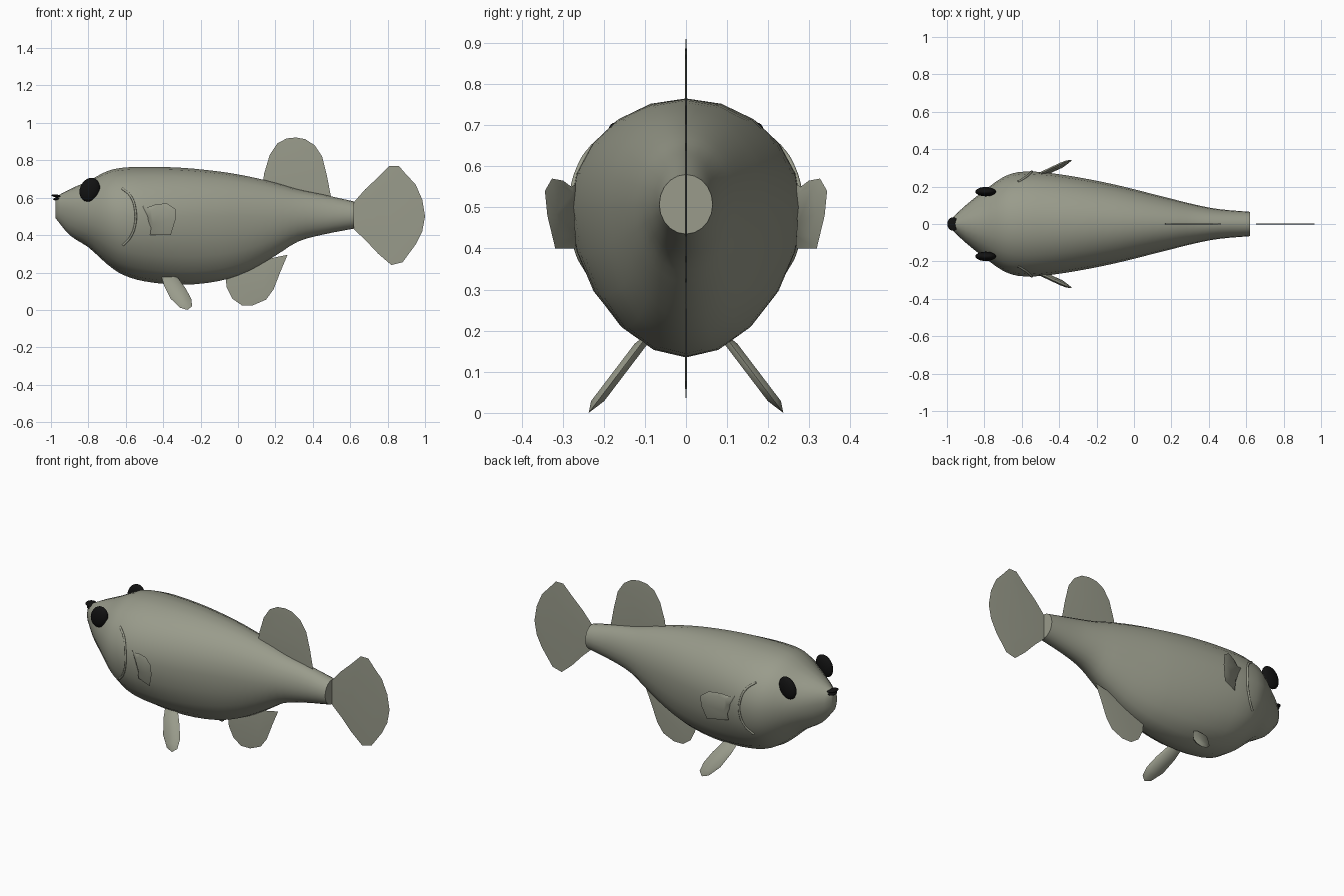
import bpy
import bmesh
import math
from mathutils import Vector

cube = bpy.data.objects.get("Cube")
if cube:
    bpy.data.objects.remove(cube, do_unlink=True)


def make_material(name, colour):
    mat = bpy.data.materials.new(name)
    mat.use_nodes = True
    mat.diffuse_color = (*colour, 1)
    shader = mat.node_tree.nodes["Principled BSDF"]
    shader.inputs["Base Color"].default_value = (*colour, 1)
    shader.inputs["Roughness"].default_value = 0.6
    return mat


skin = make_material("olive grey skin", (0.32, 0.33, 0.26))
black = make_material("black", (0.006, 0.006, 0.006))


def finish(bm, name, mat, angle=50):
    """Turn a bmesh into a smooth shaded object."""
    bmesh.ops.recalc_face_normals(bm, faces=bm.faces)
    mesh = bpy.data.meshes.new(name)
    bm.to_mesh(mesh)
    bm.free()
    obj = bpy.data.objects.new(name, mesh)
    bpy.context.collection.objects.link(obj)
    mesh.materials.append(mat)
    bpy.ops.object.select_all(action='DESELECT')
    obj.select_set(True)
    bpy.context.view_layer.objects.active = obj
    bpy.ops.object.shade_smooth_by_angle(angle=math.radians(angle))
    return obj


# Body stations: x, bottom z, top z, half width, z of the widest point
STATIONS = [
    (-.975, .49, .605, .03, .55),
    (-.9, .4, .645, .1, .54),
    (-.8, .335, .69, .18, .52),
    (-.7, .245, .742, .25, .51),
    (-.62, .19, .76, .277, .5),
    (-.5, .153, .765, .278, .5),
    (-.3, .135, .76, .25, .5),
    (-.1, .155, .74, .21, .5),
    (.05, .205, .715, .173, .5),
    (.2, .29, .68, .135, .5),
    (.32, .365, .645, .105, .505),
    (.45, .402, .618, .08, .505),
    (.62, .435, .58, .065, .507),
]


def section(x):
    """Smoothly interpolated body section at a given x."""
    last = len(STATIONS) - 1
    i = 0
    while i < last - 1 and x > STATIONS[i + 1][0]:
        i += 1
    before, a = STATIONS[max(i - 1, 0)], STATIONS[i]
    b, after = STATIONS[i + 1], STATIONS[min(i + 2, last)]
    span = b[0] - a[0]
    t = (x - a[0]) / span
    result = []
    for k in range(1, len(a)):
        m0 = (b[k] - before[k]) / (b[0] - before[0]) * span
        m1 = (after[k] - a[k]) / (after[0] - a[0]) * span
        d = b[k] - a[k]
        result.append(a[k] + t * (m0 + t * (3 * d - 2 * m0 - m1 + t * (m0 + m1 - 2 * d))))
    return result


def surface_y(x, z):
    low, high, width, mid = section(x)
    height = high - mid if z > mid else mid - low
    return width * math.sqrt(max(0, 1 - ((z - mid) / height) ** 2))


# Body: egg shaped rings joined along the length
SIDES, STEPS = 20, 3
xs = []
for a, b in zip(STATIONS, STATIONS[1:]):
    xs += [a[0] + (b[0] - a[0]) * s / STEPS for s in range(STEPS)]
xs.append(STATIONS[-1][0])
bm = bmesh.new()
rings = []
for x in xs:
    low, high, width, mid = section(x)
    ring = []
    for s in range(SIDES):
        turn = math.tau * s / SIDES
        up = math.cos(turn)
        z = mid + up * (high - mid if up > 0 else mid - low)
        ring.append(bm.verts.new((x, width * math.sin(turn), z)))
    rings.append(ring)
for r, q in zip(rings, rings[1:]):
    for s in range(SIDES):
        n = (s + 1) % SIDES
        bm.faces.new((r[s], r[n], q[n], q[s]))
bm.faces.new(rings[0])
bm.faces.new(rings[-1])
finish(bm, "body", skin)


def fin(name, outline, half_thick, side_y=lambda x, z: 0):
    """Fin with a thin rim and a slightly thicker middle, drawn in x and z."""
    bm = bmesh.new()
    cx = sum(p[0] for p in outline) / len(outline)
    cz = sum(p[1] for p in outline) / len(outline)
    rim = [bm.verts.new((x, side_y(x, z), z)) for x, z in outline]
    count = len(rim)
    for sign in (-1, 1):
        inner = []
        for x, z in outline:
            px, pz = cx + (x - cx) * .7, cz + (z - cz) * .7
            inner.append(bm.verts.new((px, side_y(px, pz) + sign * half_thick, pz)))
        for i in range(count):
            n = (i + 1) % count
            bm.faces.new((rim[i], rim[n], inner[n], inner[i]))
        bm.faces.new(inner)
    finish(bm, name, skin, 70)


# Fins along the middle
fin("dorsal_fin", [
    (.13, .66), (.14, .73), (.17, .83), (.21, .89), (.26, .917), (.31, .922),
    (.36, .913), (.41, .88), (.45, .82), (.475, .72), (.5, .59), (.3, .62)], .002)
fin("tail_fin", [
    (.61, .565), (.68, .645), (.75, .71), (.81, .77), (.86, .77), (.89, .735),
    (.95, .67), (.985, .59), (1, .5), (.985, .42), (.95, .35), (.88, .255),
    (.82, .24), (.75, .3), (.68, .375), (.61, .44)], .002)
fin("anal_fin", [
    (-.07, .2), (-.06, .12), (-.03, .06), (.02, .025), (.08, .025), (.15, .055),
    (.19, .11), (.225, .2), (.265, .295), (.17, .275), (.08, .25)], .002)

# Parts on both sides
PECTORAL = [
    (-.52, .56), (-.48, .55), (-.44, .565), (-.38, .57), (-.335, .54),
    (-.335, .48), (-.36, .4), (-.47, .4), (-.465, .44), (-.49, .5)]
PELVIC = [
    (-.41, .18), (-.395, .13), (-.36, .06), (-.31, .012), (-.27, 0),
    (-.245, .02), (-.25, .06), (-.28, .115), (-.32, .17), (-.35, .2)]
GILL = [(-.62, .65), (-.575, .61), (-.55, .54), (-.55, .46), (-.575, .39), (-.615, .345)]


def ellipsoid(name, centre, radii, mat, tilt=0):
    bpy.ops.mesh.primitive_uv_sphere_add(
        segments=20, ring_count=12, location=centre, rotation=(0, tilt, 0))
    obj = bpy.context.object
    obj.name = name
    obj.scale = radii
    obj.data.materials.append(mat)
    bpy.ops.object.shade_smooth()


for side, label in ((-1, "front"), (1, "back")):
    fin(label + "_pectoral_fin", PECTORAL, .01,
        lambda x, z: side * (.265 + .45 * (x + .5) + .1 * (z - .5)))
    fin(label + "_pelvic_fin", PELVIC, .016,
        lambda x, z: side * (.1 + (.18 - z) * .76))
    ellipsoid(label + "_eye", (-.793, side * .173, .643), (.052, .025, .066), black, .45)

    # Gill cover edge lying on the skin
    curve = bpy.data.curves.new(label + "_gill_edge", 'CURVE')
    curve.dimensions = '3D'
    curve.bevel_depth = .006
    curve.bevel_resolution = 2
    curve.use_fill_caps = True
    spline = curve.splines.new('BEZIER')
    spline.bezier_points.add(len(GILL) - 1)
    for point, (x, z) in zip(spline.bezier_points, GILL):
        point.co = Vector((x, side * (surface_y(x, z) - .001), z))
        point.handle_left_type = point.handle_right_type = 'AUTO'
    curve.materials.append(skin)
    gill = bpy.data.objects.new(label + "_gill_edge", curve)
    bpy.context.collection.objects.link(gill)

# Mouth: two dark lips
ellipsoid("upper_lip", (-.968, 0, .609), (.03, .036, .008), black, .15)
ellipsoid("lower_lip", (-.966, 0, .594), (.022, .034, .009), black, -.1)
